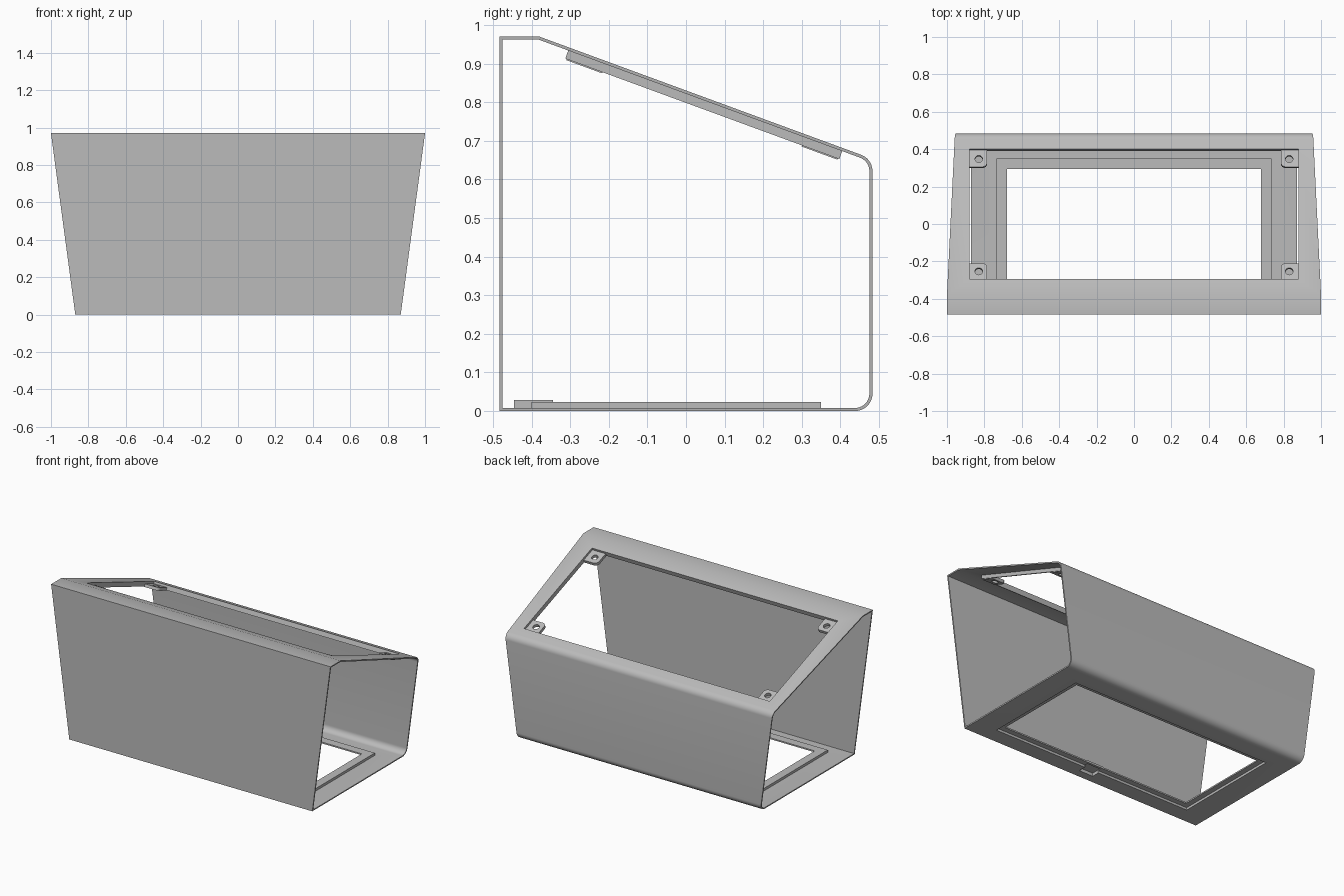
import bpy, bmesh, math
from mathutils import Matrix, Vector

cube = bpy.data.objects.get("Cube")
if cube:
    bpy.data.objects.remove(cube, do_unlink=True)

grey = bpy.data.materials.new("plain grey")
grey.use_nodes = True
grey.diffuse_color = (0.5, 0.5, 0.5, 1)
grey.node_tree.nodes["Principled BSDF"].inputs["Base Color"].default_value = (0.5, 0.5, 0.5, 1)

WALL = 0.008
SLOPE = math.atan(0.367)
# frame lying on the sloping panel: local y runs down the slope, z points outward
PANEL = Matrix.Translation((0, 0.0525, 0.811)) @ Matrix.Rotation(-SLOPE, 4, 'X')
FLAT = Matrix.Identity(4)


def finish(bm, name):
    bmesh.ops.recalc_face_normals(bm, faces=bm.faces)
    mesh = bpy.data.meshes.new(name)
    bm.to_mesh(mesh)
    bm.free()
    mesh.materials.append(grey)
    ob = bpy.data.objects.new(name, mesh)
    bpy.context.collection.objects.link(ob)
    return ob


def prism(name, outline, z0, z1, matrix=FLAT):
    bm = bmesh.new()
    face = bm.faces.new([bm.verts.new((x, y, z0)) for x, y in outline])
    new = bmesh.ops.extrude_face_region(bm, geom=[face])["geom"]
    bmesh.ops.translate(bm, vec=(0, 0, z1 - z0),
                        verts=[v for v in new if isinstance(v, bmesh.types.BMVert)])
    bm.transform(matrix)
    return finish(bm, name)


def rect(x0, x1, y0, y1):
    return [(x0, y0), (x1, y0), (x1, y1), (x0, y1)]


def circle(x, y, r, n=24):
    return [(x + r * math.cos(i * math.tau / n), y + r * math.sin(i * math.tau / n)) for i in range(n)]


def cut(ob, *cutters):
    for c in cutters:
        mod = ob.modifiers.new("cut", 'BOOLEAN')
        mod.operation, mod.solver, mod.object = 'DIFFERENCE', 'EXACT', c
    bpy.context.view_layer.update()
    mesh = bpy.data.meshes.new_from_object(ob.evaluated_get(bpy.context.evaluated_depsgraph_get()))
    ob.modifiers.clear()
    ob.data = mesh
    for c in cutters:
        bpy.data.objects.remove(c, do_unlink=True)


def smooth(ob):
    ob.data.shade_smooth()
    ob.data.set_sharp_from_angle(angle=math.radians(30))


def rounded(corners, steps=10):
    """Replace each corner (y, z, radius) by an arc."""
    pts = []
    for i, (y, z, r) in enumerate(corners):
        p = Vector((y, z))
        if not r:
            pts.append(p)
            continue
        a = (Vector(corners[i - 1][:2]) - p).normalized()
        b = (Vector(corners[(i + 1) % len(corners)][:2]) - p).normalized()
        half = a.angle(b) / 2
        centre = p + (a + b).normalized() * r / math.sin(half)
        start = p + a * r / math.tan(half) - centre
        sweep = start.angle_signed(p + b * r / math.tan(half) - centre)
        for k in range(steps + 1):
            t = -sweep * k / steps
            pts.append(centre + Vector((start.x * math.cos(t) - start.y * math.sin(t),
                                        start.x * math.sin(t) + start.y * math.cos(t))))
    return pts


def inset(pts, d):
    """Mitred inward offset of a counter-clockwise outline."""
    out = []
    for i, p in enumerate(pts):
        a = (p - pts[i - 1]).normalized()
        b = (pts[(i + 1) % len(pts)] - p).normalized()
        n1, n2 = Vector((-a.y, a.x)), Vector((-b.y, b.x))
        out.append(p + (n1 + n2) * d / (1 + n1.dot(n2)))
    return out


# Shell: a thin closed profile spanning between two leaning open ends
outer = rounded([(-0.483, 0, 0), (0.483, 0, 0.045), (0.483, 0.653, 0.045),
                 (-0.38, 0.97, 0), (-0.483, 0.97, 0)])
inner = inset(outer, WALL)
bm = bmesh.new()
rings = [[bm.verts.new((s * (0.87 + 0.134 * p.y), p.x, p.y)) for p in ring]
         for ring, s in ((outer, -1), (outer, 1), (inner, 1), (inner, -1))]
for r in range(4):
    a, b = rings[r], rings[(r + 1) % 4]
    for i in range(len(a)):
        j = (i + 1) % len(a)
        bm.faces.new((a[i], a[j], b[j], b[i]))
shell = finish(bm, "shell")

# Openings in the sloping top and in the base
HX, HY = 0.88, 0.37
cut(shell,
    prism("panel_cutter", rect(-HX, HX, -HY, HY), -0.05, 0.05, PANEL),
    prism("base_cutter", rect(-0.715, 0.715, -0.38, 0.33), -0.05, 0.05),
    prism("notch_cutter", rect(-0.05, 0.05, -0.43, -0.37), -0.05, 0.05))
smooth(shell)

# Rim hanging below the panel opening
rim = prism("panel_rim", rect(-HX - WALL, HX + WALL, -HY - WALL, HY + WALL), -0.03, -0.004, PANEL)
cut(rim, prism("rim_cutter", rect(-HX, HX, -HY, HY), -0.1, 0.1, PANEL))

# Screw tabs in the four corners, each with a hole and one rounded corner
TAB, R = 0.095, 0.025
for sx, side in ((1, "left"), (-1, "right")):
    for sy, end in ((1, "back"), (-1, "front")):
        arc = [(HX - TAB + R - R * math.cos(t), HY - TAB + R - R * math.sin(t))
               for t in (k * math.pi / 12 for k in range(7))]
        outline = [(HX + 0.004, HY + 0.004), (HX + 0.004, HY - TAB),
                   *reversed(arc), (HX - TAB, HY + 0.004)]
        tab = prism(f"screw_tab_{end}_{side}", [(sx * x, sy * y) for x, y in outline],
                    -0.033, -0.014, PANEL)
        cut(tab, prism("hole_cutter", circle(sx * (HX - 0.05), sy * (HY - 0.05), 0.02),
                       -0.1, 0.1, PANEL))
        smooth(tab)

# Stepped ledge around the base opening
ledge = prism("base_ledge", rect(-0.735, 0.735, -0.40, 0.35), 0.004, 0.024)
cut(ledge,
    prism("recess_cutter", rect(-0.715, 0.715, -0.38, 0.33), -0.05, 0.015),
    prism("opening_cutter", rect(-0.68, 0.68, -0.345, 0.295), -0.05, 0.05),
    prism("slot_cutter", rect(-0.05, 0.05, -0.43, -0.36), -0.05, 0.02))

# Latch pocket at the front of the base opening
latch = prism("latch_pocket", rect(-0.06, 0.06, -0.445, -0.345), 0.004, 0.028)
cut(latch, prism("latch_cutter", rect(-0.05, 0.05, -0.43, -0.36), -0.05, 0.02),
    prism("latch_recess_cutter", rect(-0.1, 0.1, -0.38, -0.3), -0.05, 0.015))
